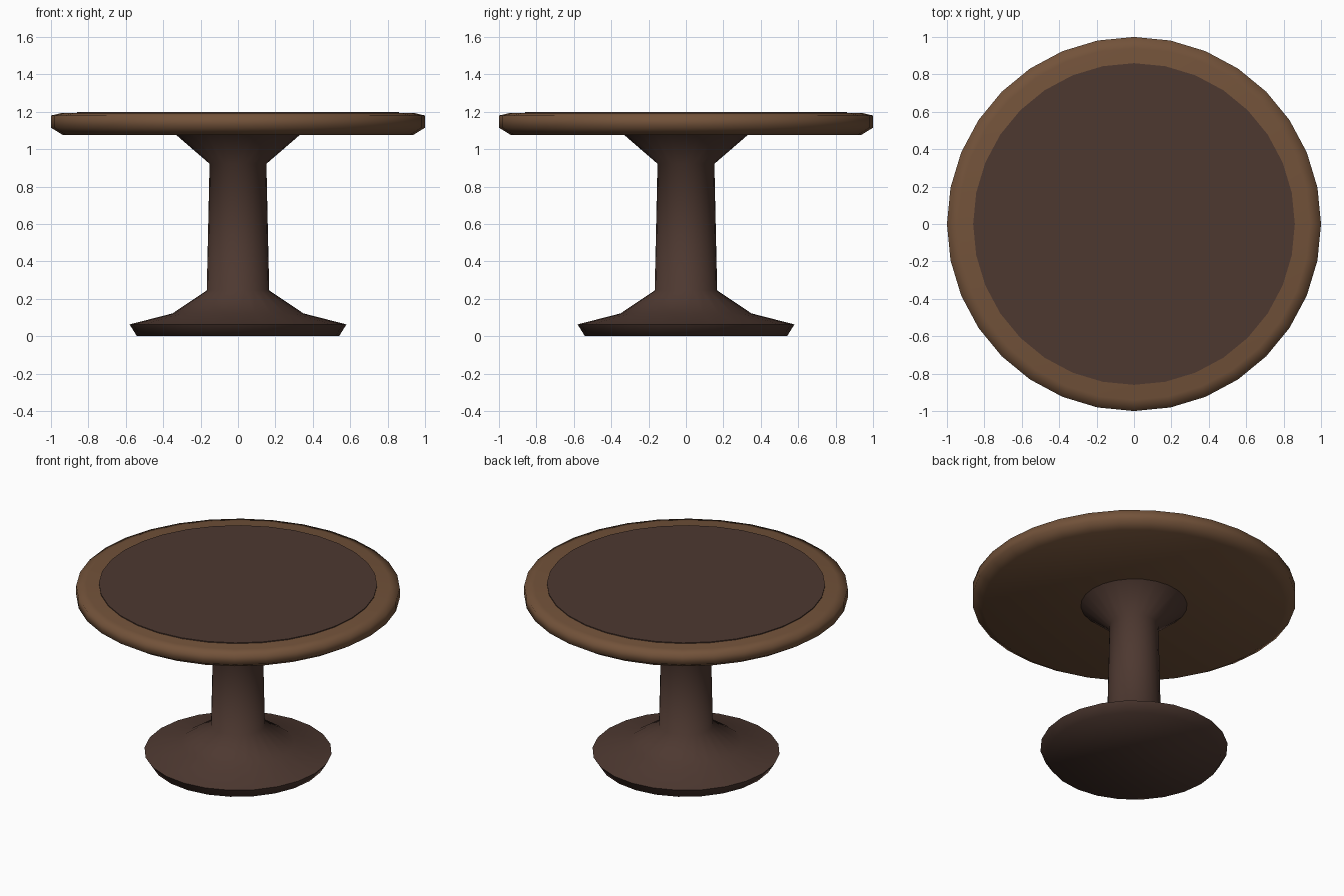
import bpy, bmesh
from math import sin, cos, pi, radians

if "Cube" in bpy.data.objects:
    bpy.data.objects.remove(bpy.data.objects["Cube"])


def material(name, color):
    m = bpy.data.materials.new(name)
    m.diffuse_color = (*color, 1)
    m.use_nodes = True
    m.node_tree.nodes["Principled BSDF"].inputs["Base Color"].default_value = m.diffuse_color
    return m


def lathe(name, profile, sides, mat, angle):
    """Solid turned around z from (radius, height) points, capped at both ends."""
    bm = bmesh.new()
    rings = [[bm.verts.new((r * cos(2 * pi * i / sides), r * sin(2 * pi * i / sides), z))
              for i in range(sides)] for r, z in profile]
    for a, b in zip(rings, rings[1:]):
        for i in range(sides):
            j = (i + 1) % sides
            bm.faces.new((a[i], a[j], b[j], b[i]))
    bm.faces.new(rings[0][::-1])
    bm.faces.new(rings[-1])
    mesh = bpy.data.meshes.new(name)
    bm.to_mesh(mesh)
    bm.free()
    mesh.materials.append(mat)
    ob = bpy.data.objects.new(name, mesh)
    bpy.context.collection.objects.link(ob)
    bpy.ops.object.select_all(action='DESELECT')
    ob.select_set(True)
    bpy.context.view_layer.objects.active = ob
    bpy.ops.object.shade_smooth_by_angle(angle=radians(angle))
    return ob


dark_wood = material("dark_wood", (0.075, 0.04, 0.03))
light_wood = material("light_wood", (0.17, 0.085, 0.042))

# Pedestal: wide foot, slightly tapered column, flared neck
lathe("pedestal", [(0.54, 0), (0.58, 0.063), (0.35, 0.122), (0.167, 0.245),
                   (0.152, 0.922), (0.335, 1.08)], 24, dark_wood, 60)

# Round table top with bevelled rim
lathe("table_top", [(0.935, 1.075), (1.0, 1.115), (1.0, 1.18), (0.94, 1.194)],
      32, light_wood, 80)

# Thin dark inlay on the top
lathe("top_inlay", [(0.86, 1.185), (0.86, 1.2)], 32, dark_wood, 30)
